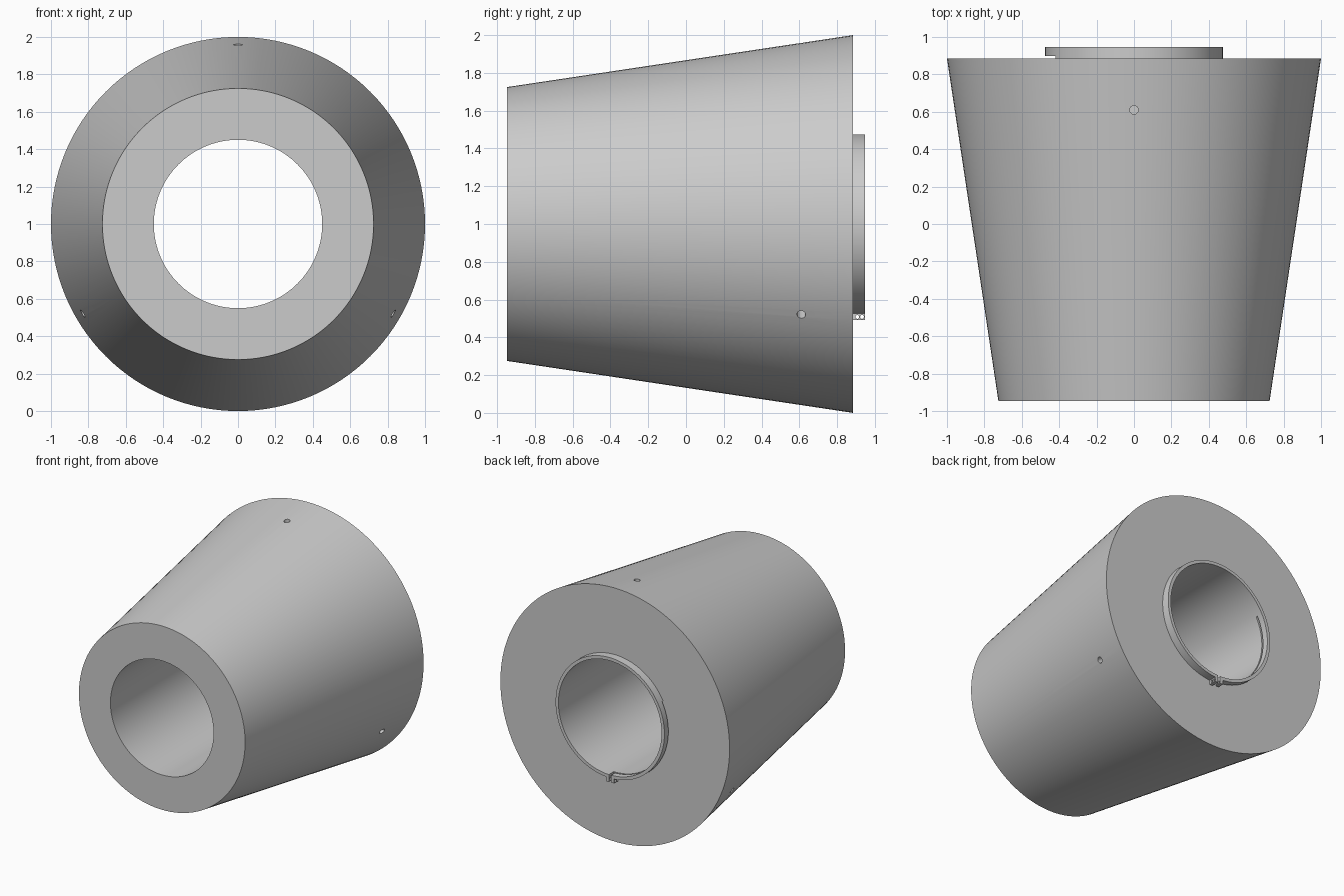
import bpy
import bmesh
from math import cos, sin, pi, radians
from mathutils import Matrix, Vector

CENTRE = Vector((0, 0, 1))
BACK, END = 0.885, 0.947      # back face of the body, back face of the collar
BORE = 0.45

cube = bpy.data.objects.get("Cube")
if cube:
    bpy.data.objects.remove(cube, do_unlink=True)

grey = bpy.data.materials.new("plain grey")
grey.use_nodes = True
grey.diffuse_color = (0.6, 0.6, 0.6, 1)
grey.node_tree.nodes["Principled BSDF"].inputs["Base Color"].default_value = grey.diffuse_color


def finish(name, bm):
    bmesh.ops.recalc_face_normals(bm, faces=bm.faces)
    mesh = bpy.data.meshes.new(name)
    bm.to_mesh(mesh)
    bm.free()
    mesh.materials.append(grey)
    obj = bpy.data.objects.new(name, mesh)
    bpy.context.collection.objects.link(obj)
    return obj


def lathe(name, profile, start=0, sweep=360, steps=128):
    """Turn a closed (radius, y) profile about the horizontal axis."""
    bm = bmesh.new()
    full = sweep == 360
    rings = []
    for i in range(steps if full else steps + 1):
        a = radians(start + sweep * i / steps)
        rings.append([bm.verts.new(CENTRE + Vector((r * cos(a), y, r * sin(a))))
                      for r, y in profile])
    pairs = list(zip(rings, rings[1:]))
    if full:
        pairs.append((rings[-1], rings[0]))
    else:
        bm.faces.new(rings[0])
        bm.faces.new(rings[-1])
    n = len(profile)
    for a, b in pairs:
        for j in range(n):
            k = (j + 1) % n
            bm.faces.new((a[j], a[k], b[k], b[j]))
    return finish(name, bm)


def box(name, low, high):
    bm = bmesh.new()
    low, high = Vector(low), Vector(high)
    size = Matrix.Diagonal((*(high - low), 1))
    bmesh.ops.create_cube(bm, size=1, matrix=Matrix.Translation((low + high) / 2) @ size)
    return finish(name, bm)


def rod(name, middle, direction, radius, length):
    bm = bmesh.new()
    turn = Vector(direction).to_track_quat("Z", "Y").to_matrix().to_4x4()
    bmesh.ops.create_cone(bm, cap_ends=True, segments=24, radius1=radius, radius2=radius,
                          depth=length, matrix=Matrix.Translation(middle) @ turn)
    return finish(name, bm)


def combine(target, tool, operation="DIFFERENCE"):
    mod = target.modifiers.new("combine", "BOOLEAN")
    mod.object, mod.operation, mod.solver = tool, operation, "EXACT"
    bpy.context.view_layer.objects.active = target
    bpy.ops.object.modifier_apply(modifier=mod.name)
    bpy.data.objects.remove(tool, do_unlink=True)


def smooth(obj):
    bpy.ops.object.select_all(action="DESELECT")
    obj.select_set(True)
    bpy.context.view_layer.objects.active = obj
    bpy.ops.object.shade_smooth_by_angle(angle=radians(30))


# Tapered body with a straight bore
body = lathe("tapered_body", [(BORE, -0.947), (0.725, -0.947), (1.0, BACK), (BORE, BACK)])

# Three blind radial holes near the wide end
for angle in (90, 210, 330):
    out = Vector((cos(radians(angle)), 0, sin(radians(angle))))
    combine(body, rod("hole_cutter", CENTRE + out * 0.92 + Vector((0, 0.61, 0)), out, 0.023, 0.3))
smooth(body)

# Clamp collar on the back, with a lug underneath
collar = lathe("clamp_collar", [(BORE, BACK), (0.475, BACK), (0.475, END), (BORE, END)])
combine(collar, box("clamp_lug", (-0.036, BACK, 0.492), (0.036, END, 0.538)), "UNION")

# Gap that splits the lug, and the slit that frees one side of the collar
combine(collar, box("gap_cutter", (-0.01, BACK - 0.1, 0.4), (0.01, END + 0.1, 0.6)))
combine(collar, lathe("slit_cutter", [(0.4, BACK - 0.05), (0.55, BACK - 0.05),
                                      (0.55, BACK + 0.013), (0.4, BACK + 0.013)],
                      start=152, sweep=118, steps=48))

# Two screw holes through the lug
for y in (0.907, 0.932):
    combine(collar, rod("screw_cutter", (0, y, 0.508), (1, 0, 0), 0.01, 0.2))
smooth(collar)
